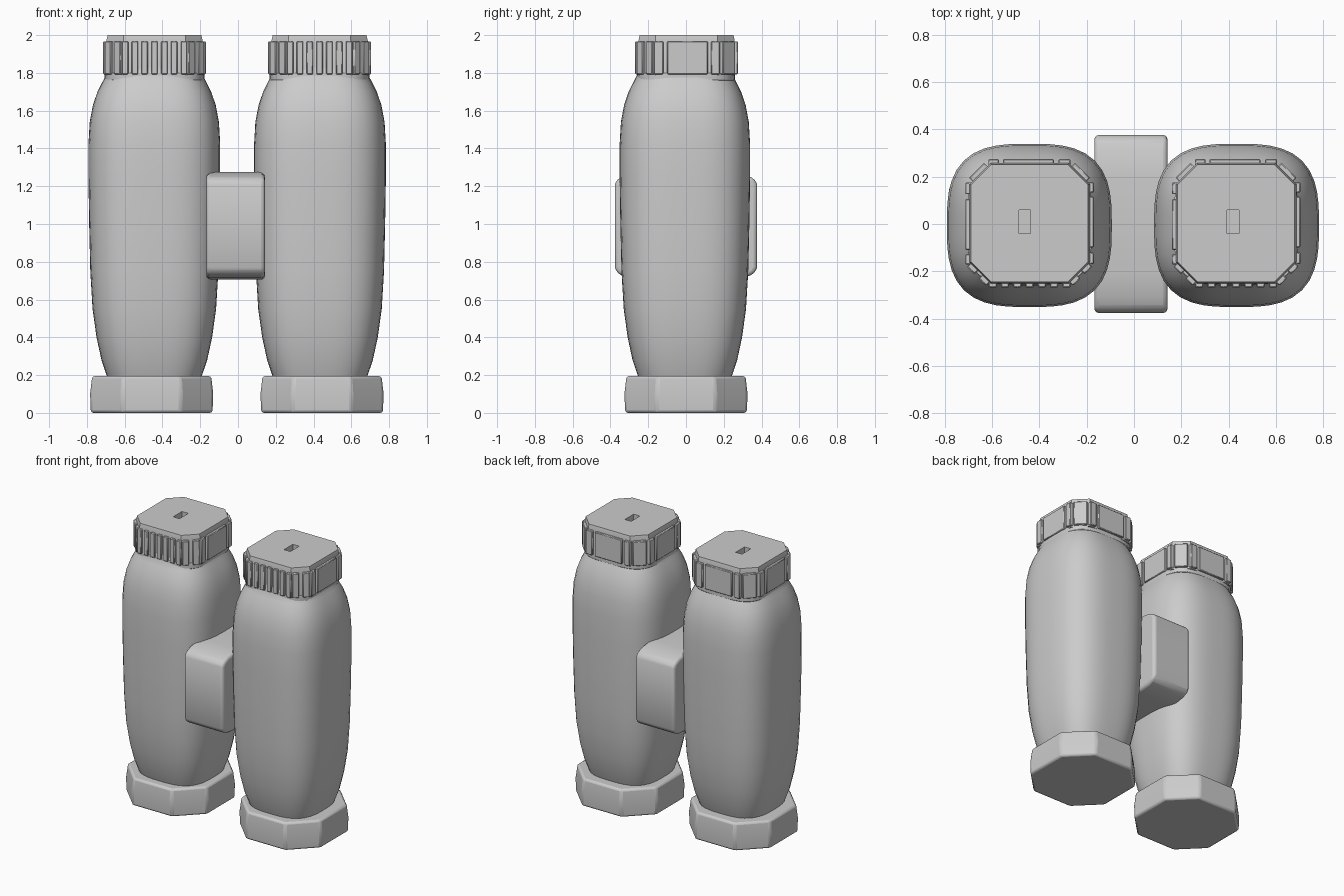
import bpy, bmesh, math
from mathutils import Matrix, Vector

if "Cube" in bpy.data.objects:
    bpy.data.objects.remove(bpy.data.objects["Cube"])


def finish(name, bm, bevel=0.0, segs=2, smooth=30):
    bmesh.ops.recalc_face_normals(bm, faces=bm.faces)
    me = bpy.data.meshes.new(name)
    bm.to_mesh(me)
    bm.free()
    ob = bpy.data.objects.new(name, me)
    bpy.context.collection.objects.link(ob)
    if bevel:
        m = ob.modifiers.new("bevel", 'BEVEL')
        m.width, m.segments = bevel, segs
        m.limit_method = 'ANGLE'
    bpy.ops.object.select_all(action='DESELECT')
    bpy.context.view_layer.objects.active = ob
    ob.select_set(True)
    bpy.ops.object.shade_smooth_by_angle(angle=math.radians(smooth))
    return ob


def loft(bm, loops):
    """Skin a stack of point loops and close both ends."""
    rings = [[bm.verts.new(p) for p in loop] for loop in loops]
    n = len(rings[0])
    for a, b in zip(rings, rings[1:]):
        for i in range(n):
            j = (i + 1) % n
            bm.faces.new((a[i], a[j], b[j], b[i]))
    bm.faces.new(rings[0][::-1])
    bm.faces.new(rings[-1])


def squircle(cx, cy, rx, ry, z, n=3.0, count=48):
    pts = []
    for i in range(count):
        t = 2 * math.pi * i / count
        c, s = math.cos(t), math.sin(t)
        k = (abs(c) ** n + abs(s) ** n) ** (-1 / n)
        pts.append((cx + rx * c * k, cy + ry * s * k, z))
    return pts


def octagon(cx, cy, h, c, z):
    """Square of half-size h with corners cut by c."""
    a = h - c
    return [(cx + x, cy + y, z) for x, y in
            ((h, -a), (h, a), (a, h), (-a, h), (-h, a), (-h, -a), (-a, -h), (a, -h))]


def add_box(bm, matrix, size):
    bmesh.ops.create_cube(bm, size=1.0, matrix=matrix @ Matrix.Diagonal((*size, 1)))


# Barrel silhouette: height, half-width
PROFILE = [(0.15, 0.235), (0.20, 0.253), (0.28, 0.280), (0.40, 0.306), (0.55, 0.327),
           (0.75, 0.339), (1.0, 0.345), (1.25, 0.349), (1.42, 0.349), (1.54, 0.342),
           (1.63, 0.325), (1.70, 0.301), (1.75, 0.276), (1.79, 0.255), (1.83, 0.25)]


def barrel(side, cx):
    bm = bmesh.new()
    loft(bm, [squircle(cx, -0.006, r, r * 0.99, z) for z, r in PROFILE])
    finish(side + "_barrel", bm, smooth=40)


def foot(side, cx):
    bm = bmesh.new()
    loft(bm, [octagon(cx, 0, 0.322, 0.165, 0.005), octagon(cx, 0, 0.326, 0.17, 0.10),
              octagon(cx, 0, 0.315, 0.165, 0.195)])
    for v in bm.verts:
        if v.co.z < 0.01:
            v.co.z = 0
    finish(side + "_foot", bm, bevel=0.014, segs=2, smooth=25)


def cap(side, cx, slot_x):
    # Cut-corner cap
    cy = 0.003
    bm = bmesh.new()
    loft(bm, [octagon(cx, cy, 0.255, 0.09, 1.785), octagon(cx, cy, 0.255, 0.09, 1.97),
              octagon(cx, cy, 0.248, 0.085, 2.0)])
    body = finish(side + "_cap", bm, smooth=15)

    # Small slot in the top
    bm = bmesh.new()
    add_box(bm, Matrix.Translation((slot_x, 0.01, 2.0)), (0.05, 0.1, 0.08))
    cutter = finish("slot_cutter", bm)
    cutter.hide_render = True
    bpy.context.view_layer.objects.active = body
    m = body.modifiers.new("slot", 'BOOLEAN')
    m.object, m.operation, m.solver = cutter, 'DIFFERENCE', 'EXACT'
    bpy.ops.object.modifier_apply(modifier=m.name)
    bpy.data.objects.remove(cutter)

    # Grip: ribs on the front, a wide panel between narrow ones on other sides
    bm = bmesh.new()
    for k in range(4):
        turn = Matrix.Translation((cx, cy, 0)) @ Matrix.Rotation(k * math.pi / 2, 4, 'Z')
        if k == 0:
            parts = [(-0.156 + i * 0.052, 0.034) for i in range(7)]
        else:
            parts = [(-0.148, 0.05), (0.005, 0.215), (0.152, 0.045)]
        for x, w in parts:
            add_box(bm, turn @ Matrix.Translation((x, -0.252, 1.88)), (w, 0.04, 0.175))
        # ribs on the cut corner
        corner = turn @ Matrix.Translation((0.21, -0.21, 1.88)) @ Matrix.Rotation(math.pi / 4, 4, 'Z')
        for x in ((-0.035, 0.035) if k in (0, 3) else (0,)):
            w = 0.045 if k in (0, 3) else 0.09
            add_box(bm, corner @ Matrix.Translation((x, 0, 0)), (w, 0.04, 0.175))
    finish(side + "_cap_grip", bm, bevel=0.004, segs=1)

    # Thin neck collar under the cap
    bm = bmesh.new()
    loft(bm, [squircle(cx, 0, 0.264, 0.260, z, 3.6) for z in (1.76, 1.80)])
    finish(side + "_neck_collar", bm, bevel=0.005)


def bridge():
    # Side profile with sloped shoulders, extruded across
    half = [(0.377, 0.77), (0.377, 1.21), (0.362, 1.24), (0.31, 1.263), (0.2, 1.275)]
    low = [(0.2, 0.705), (0.31, 0.715), (0.362, 0.738)]
    right = low + half
    outline = right + [(-y, z) for y, z in reversed(right)]
    bm = bmesh.new()
    loft(bm, [[(x, y, z) for y, z in outline] for x in (-0.168, 0.142)])
    finish("bridge", bm, bevel=0.02, segs=3, smooth=35)


for side, body_x, foot_x, cap_x, slot_x in (("left", -0.443, -0.457, -0.442, -0.462),
                                            ("right", 0.434, 0.445, 0.432, 0.419)):
    barrel(side, body_x)
    foot(side, foot_x)
    cap(side, cap_x, slot_x)
bridge()
